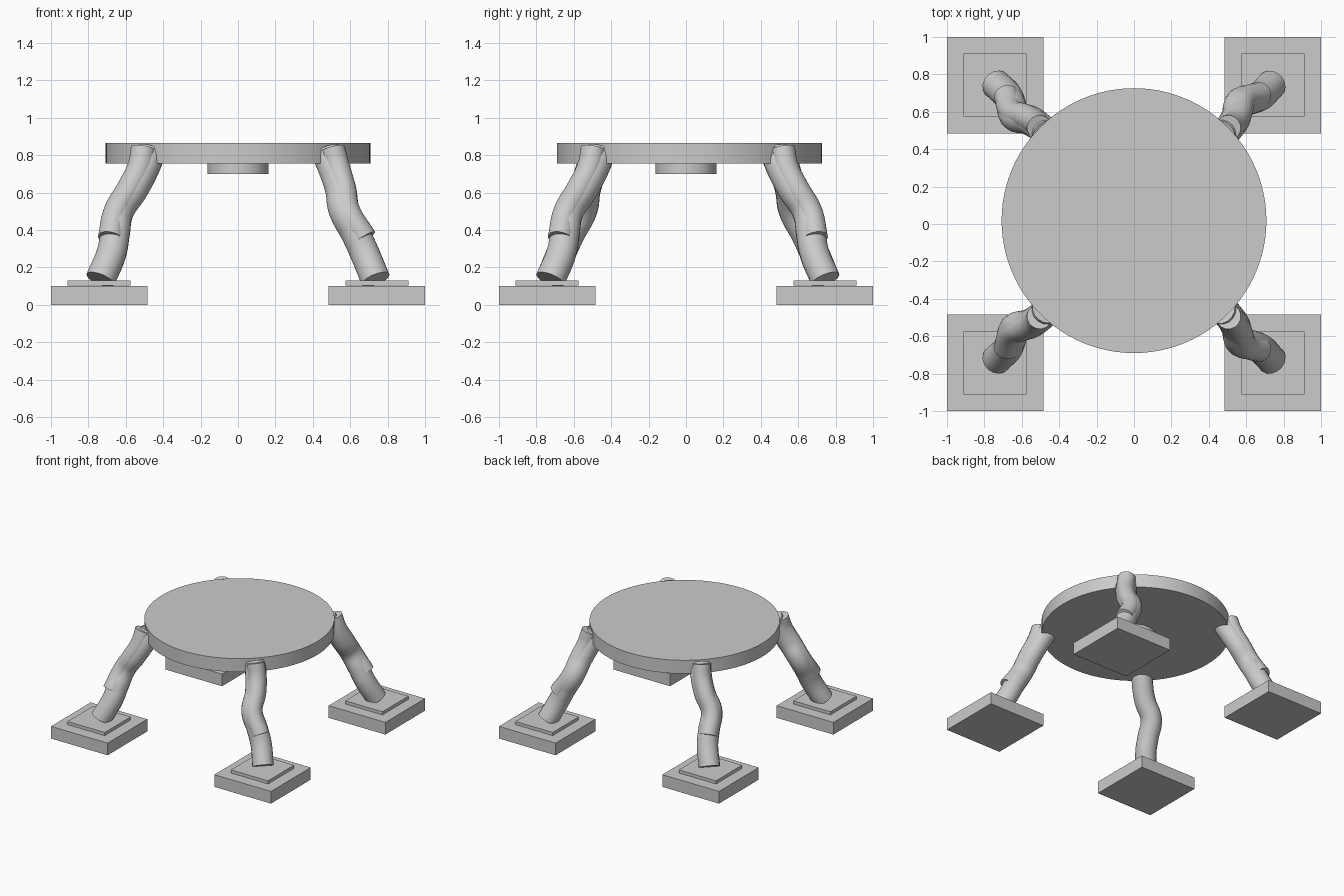
import bpy
import math

cube = bpy.data.objects.get("Cube")
if cube:
    bpy.data.objects.remove(cube, do_unlink=True)

GREY = (0.6, 0.6, 0.6, 1.0)
grey = bpy.data.materials.new("plain_grey")
grey.use_nodes = True
grey.diffuse_color = GREY
grey.node_tree.nodes["Principled BSDF"].inputs["Base Color"].default_value = GREY


def finish(obj, name):
    obj.name = name
    obj.data.materials.clear()
    obj.data.materials.append(grey)
    bpy.ops.object.shade_smooth_by_angle(angle=math.radians(35))


def block(name, x, y, z0, z1, side):
    bpy.ops.mesh.primitive_cube_add(size=1, location=(x, y, (z0 + z1) / 2))
    obj = bpy.context.object
    obj.scale = (side, side, z1 - z0)
    bpy.ops.object.transform_apply(location=False, rotation=False, scale=True)
    finish(obj, name)


def disc(name, y, z0, z1, radius):
    bpy.ops.mesh.primitive_cylinder_add(vertices=96, radius=radius, depth=z1 - z0,
                                        location=(0, y, (z0 + z1) / 2))
    finish(bpy.context.object, name)


def tube(name, points, radius):
    """Round bar with closed ends, swept along a smooth path."""
    curve = bpy.data.curves.new(name, "CURVE")
    curve.dimensions = "3D"
    curve.bevel_depth = radius
    curve.bevel_resolution = 6
    curve.resolution_u = 8
    curve.use_fill_caps = True
    spline = curve.splines.new("BEZIER")
    spline.bezier_points.add(len(points) - 1)
    for bp, co in zip(spline.bezier_points, points):
        bp.co = co
        bp.handle_left_type = bp.handle_right_type = "AUTO"
    obj = bpy.data.objects.new(name, curve)
    bpy.context.collection.objects.link(obj)
    bpy.ops.object.select_all(action="DESELECT")
    obj.select_set(True)
    bpy.context.view_layer.objects.active = obj
    bpy.ops.object.convert(target="MESH")
    finish(bpy.context.object, name)


# Table top and the small round boss beneath it
disc("table_top", 0.018, 0.755, 0.865, 0.708)
disc("under_boss", 0.0, 0.70, 0.757, 0.163)

# Leg paths: distance outward along the diagonal, sideways sway, height
LEG = [(.66, 0, .82), (.70, -.005, .75), (.78, .01, .62), (.85, .05, .5),
       (.91, .02, .38), (.955, 0, .28), (1.04, 0, .135)]
WRAP = [(.715, 0, .835), (.745, -.005, .74), (.81, .012, .62),
        (.875, .045, .5), (.96, .005, .355)]


def to_corner(path, sx, sy):
    k = math.sqrt(0.5)
    return [(k * (o * sx - s), k * (o * sy + s * sx * sy) + 0.01, z)
            for o, s, z in path]


# Four corners: foot block, foot plate, swaying leg and its outer bar
for depth, sy in (("front", -1), ("back", 1)):
    for side, sx in (("right", -1), ("left", 1)):
        tag = f"{depth}_{side}"
        x, y = sx * 0.7425, sy * 0.7425
        block(f"{tag}_foot_block", x, y, 0, 0.1, 0.515)
        block(f"{tag}_foot_plate", x, y, 0.104, 0.13, 0.338)
        tube(f"{tag}_leg", to_corner(LEG, sx, sy), 0.08)
        tube(f"{tag}_leg_outer_bar", to_corner(WRAP, sx, sy), 0.068)
